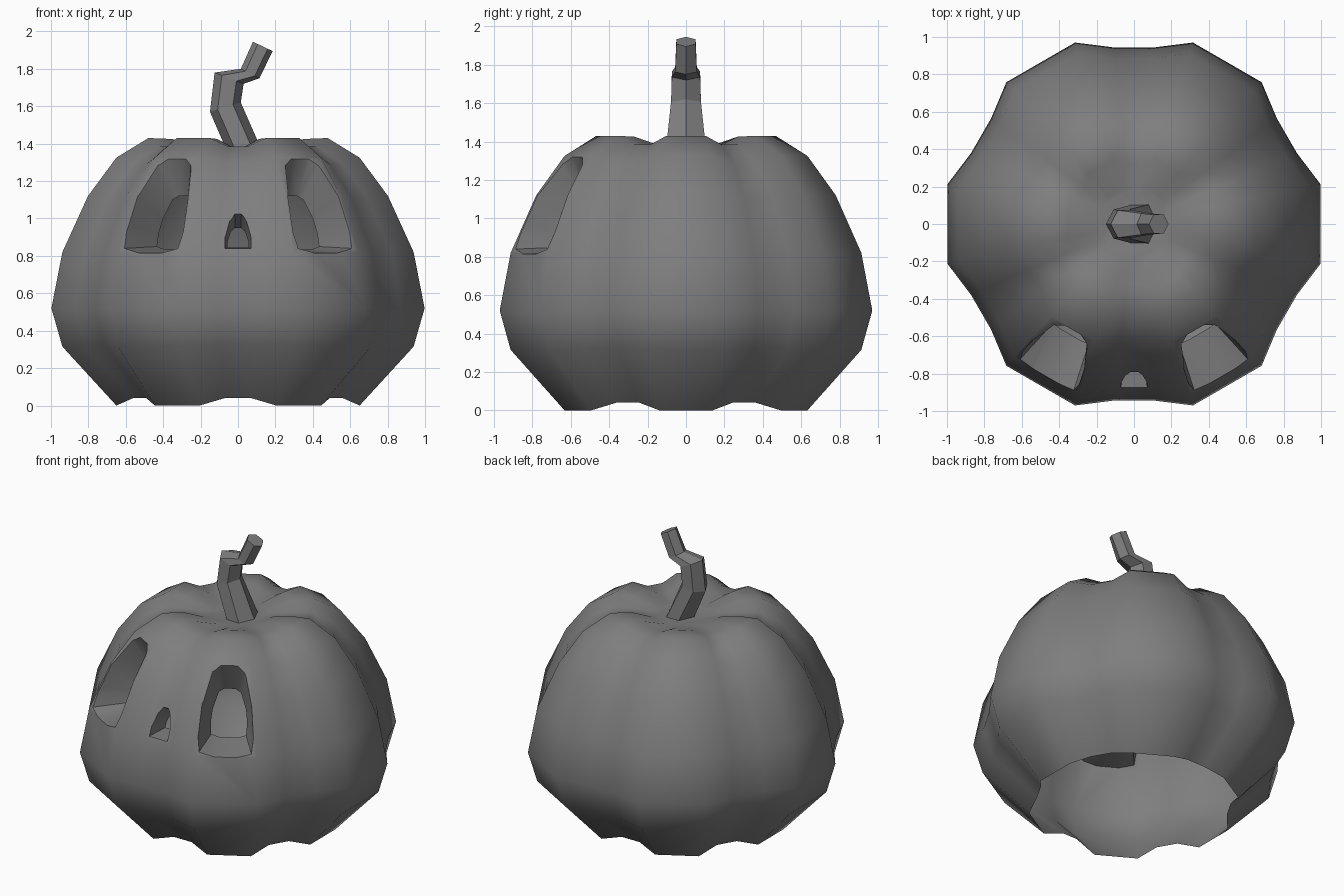
import bpy, bmesh
from math import cos, sin, radians, pi
from mathutils import Vector

cube = bpy.data.objects.get("Cube")
if cube:
    bpy.data.objects.remove(cube)

grey = bpy.data.materials.new("mid grey")
grey.use_nodes = True
grey.diffuse_color = (0.21, 0.21, 0.21, 1)
grey.node_tree.nodes["Principled BSDF"].inputs["Base Color"].default_value = grey.diffuse_color


def loft(name, rings):
    """Closed tube through rings of equal length, capped at both ends."""
    bm = bmesh.new()
    loops = [[bm.verts.new(p) for p in ring] for ring in rings]
    n = len(loops[0])
    for a, b in zip(loops, loops[1:]):
        for i in range(n):
            j = (i + 1) % n
            bm.faces.new((a[i], a[j], b[j], b[i]))
    bm.faces.new(loops[0][::-1])
    bm.faces.new(loops[-1])
    bmesh.ops.recalc_face_normals(bm, faces=bm.faces)
    mesh = bpy.data.meshes.new(name)
    bm.to_mesh(mesh)
    bm.free()
    mesh.materials.append(grey)
    obj = bpy.data.objects.new(name, mesh)
    bpy.context.collection.objects.link(obj)
    return obj


# Ribbed shell: six lobes, each with two crest lines and two groove lines
crest = [(0.665, 0), (0.96, 0.315), (1.02, 0.52), (0.96, 0.82), (0.82, 1.12),
         (0.665, 1.325), (0.49, 1.43), (0.36, 1.425), (0.2, 1.37)]
groove = [(0.61, 0.04), (0.89, 0.32), (0.95, 0.52), (0.89, 0.82), (0.755, 1.11),
          (0.61, 1.29), (0.46, 1.385), (0.33, 1.385), (0.19, 1.37)]


def shell_ring(c, g):
    ring = []
    for lobe in range(6):
        for offset, (r, z) in ((-12, c), (12, c), (23.5, g), (36.5, g)):
            a = radians(lobe * 60 + offset)
            ring.append((r * cos(a), r * sin(a), z))
    return ring


shell = loft("pumpkin_shell", [shell_ring(c, g) for c, g in zip(crest, groove)])


def hole_cutter(name, angle, outer, inner, outer_r, inner_r):
    """Tapered plug: outlines are (sideways, height), radii depend on height."""
    out = Vector((cos(angle), sin(angle), 0))
    side = Vector((-sin(angle), cos(angle), 0))

    def place(points, radius):
        return [out * radius(z) + side * u + Vector((0, 0, z)) for u, z in points]
    near, far = place(outer, outer_r), place(inner, inner_r)
    beyond = [p + (p - q) * 0.5 for p, q in zip(near, far)]
    obj = loft(name, [far, beyond])
    obj.hide_render = True
    return obj


def mirrored(half):
    return half + [(-u, z) for u, z in reversed(half)]


# Eye and nose outlines
eye_outer = mirrored([(0.07, 0.815), (0.165, 0.84), (0.172, 0.93), (0.15, 1.1),
                      (0.1, 1.28), (0.05, 1.32)])
eye_inner = mirrored([(0.06, 0.835), (0.11, 0.85), (0.115, 0.92), (0.105, 1.0),
                      (0.07, 1.1), (0.035, 1.12)])
nose_outer = mirrored([(0.07, 0.84), (0.07, 0.9), (0.045, 0.99), (0.018, 1.03)])
nose_inner = mirrored([(0.055, 0.845), (0.055, 0.88), (0.038, 0.93), (0.015, 0.95)])

cutters = [hole_cutter("eye_cutter", radians(a), eye_outer, eye_inner,
                       lambda z: 0.94 - 0.57 * (z - 0.82),
                       lambda z: 0.68 - 0.39 * (z - 0.84)) for a in (240, 300)]
cutters.append(hole_cutter("nose_cutter", radians(270), nose_outer, nose_inner,
                           lambda z: 0.88 - 0.42 * (z - 0.84),
                           lambda z: 0.72 - 0.42 * (z - 0.84)))

# Carve the face
bpy.context.view_layer.objects.active = shell
for cutter in cutters:
    mod = shell.modifiers.new("carve", 'BOOLEAN')
    mod.operation = 'DIFFERENCE'
    mod.solver = 'EXACT'
    mod.object = cutter
    bpy.ops.object.modifier_apply(modifier=mod.name)
for cutter in cutters:
    bpy.data.objects.remove(cutter)

# Open the underside and the inner ends of the holes, leaving a hollow shell
bm = bmesh.new()
bm.from_mesh(shell.data)
scrap = []
for f in bm.faces:
    c = f.calc_center_median()
    underside = all(v.co.z < 0.05 for v in f.verts)
    pocket_end = (c.y < -0.3 and 0.83 < c.z < 1.13
                  and all(v.co.xy.length < 0.735 for v in f.verts))
    if underside or pocket_end:
        scrap.append(f)
bmesh.ops.delete(bm, geom=scrap, context='FACES')
bm.to_mesh(shell.data)
bm.free()

# Crooked six-sided stem: left and right edge of each joint, then depth
joints = [((-0.05, 1.34), (0.125, 1.37), 0.12), ((-0.15, 1.57), (0.015, 1.62), 0.09),
          ((-0.125, 1.78), (0.03, 1.72), 0.085), ((0.015, 1.8), (0.115, 1.75), 0.065),
          ((0.08, 1.945), (0.185, 1.895), 0.058)]
stem_rings = []
for left, right, depth in joints:
    l, r = Vector((left[0], 0, left[1])), Vector((right[0], 0, right[1]))
    stem_rings.append([(l + r) / 2 + (r - l) / 2 * cos(k * pi / 3)
                       + Vector((0, depth * sin(k * pi / 3), 0)) for k in range(6)])
loft("stem", stem_rings)

# Smooth ribs with crisp carved edges
bpy.ops.object.select_all(action='DESELECT')
shell.select_set(True)
bpy.context.view_layer.objects.active = shell
bpy.ops.object.shade_smooth_by_angle(angle=radians(42))
